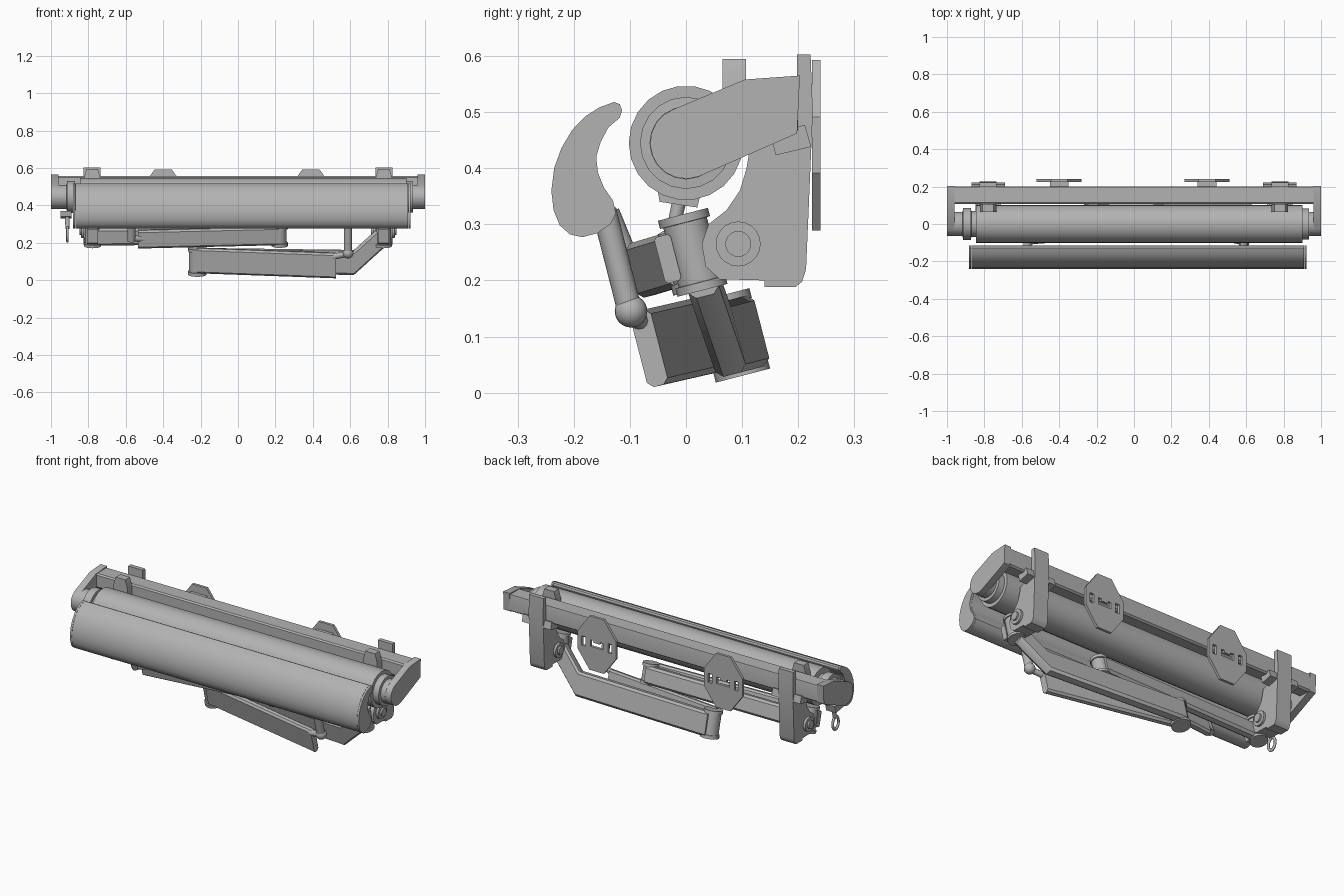
import bpy, bmesh, math
from mathutils import Vector

if "Cube" in bpy.data.objects:
    bpy.data.objects.remove(bpy.data.objects["Cube"], do_unlink=True)

grey = bpy.data.materials.new("light grey metal")
grey.use_nodes = True
COLOR = (0.45, 0.45, 0.45, 1)
grey.diffuse_color = COLOR
grey.node_tree.nodes["Principled BSDF"].inputs["Base Color"].default_value = COLOR

# Arms and joints lean forward: UP is their height direction, OUT their fold direction
UP = Vector((0, -0.25, 0.968))
OUT = Vector((0, 0.968, 0.25))


def finish(ob, angle=35):
    """Assign the material and shade the part."""
    if not ob.data.materials:
        ob.data.materials.append(grey)
    bpy.ops.object.select_all(action='DESELECT')
    ob.select_set(True)
    bpy.context.view_layer.objects.active = ob
    bpy.ops.object.shade_smooth_by_angle(angle=math.radians(angle))
    return ob


def skin(name, rings):
    """Closed solid lofted through rings of equal point count."""
    bm = bmesh.new()
    loops = [[bm.verts.new(p) for p in ring] for ring in rings]
    n = len(loops[0])
    for a, b in zip(loops, loops[1:]):
        for i in range(n):
            j = (i + 1) % n
            bm.faces.new((a[i], a[j], b[j], b[i]))
    bm.faces.new(loops[0][::-1])
    bm.faces.new(loops[-1])
    bmesh.ops.recalc_face_normals(bm, faces=bm.faces)
    me = bpy.data.meshes.new(name)
    bm.to_mesh(me)
    bm.free()
    ob = bpy.data.objects.new(name, me)
    bpy.context.collection.objects.link(ob)
    return finish(ob)


def prism(name, profile, x0, x1):
    """Side profile in y, z extruded along x."""
    return skin(name, [[(x, y, z) for y, z in profile] for x in (x0, x1)])


def box(name, x0, x1, y0, y1, z0, z1):
    return prism(name, [(y0, z0), (y1, z0), (y1, z1), (y0, z1)], x0, x1)


def rod(name, stations, sides=20):
    """Round part through (point, radius) stations on one straight axis."""
    axis = Vector(stations[-1][0]) - Vector(stations[0][0])
    q = axis.to_track_quat('Z', 'Y')
    rings = []
    for p, r in stations:
        rings.append([Vector(p) + q @ Vector((r * math.cos(a), r * math.sin(a), 0))
                      for a in (2 * math.pi * i / sides for i in range(sides))])
    return skin(name, rings)


def beam(name, points, t, h, c=0.012):
    """Leaning chamfered arm tube through points, thickness t, height h."""
    a, b = t / 2, h / 2
    sec = [(-a + c, -b), (a - c, -b), (a, -b + c), (a, b - c),
           (a - c, b), (-a + c, b), (-a, b - c), (-a, -b + c)]
    return skin(name, [[Vector(p) + OUT * u + UP * v for u, v in sec] for p in points])


# Front bar with crescent profile and end caps
crescent = [(-0.128, 0.518), (-0.155, 0.508), (-0.18, 0.492), (-0.203, 0.468), (-0.222, 0.436),
            (-0.235, 0.4), (-0.24, 0.36), (-0.236, 0.325), (-0.225, 0.298), (-0.207, 0.282),
            (-0.185, 0.277), (-0.158, 0.284), (-0.135, 0.3), (-0.125, 0.32), (-0.13, 0.342),
            (-0.146, 0.365), (-0.157, 0.392), (-0.16, 0.42), (-0.152, 0.447), (-0.138, 0.473),
            (-0.118, 0.49), (-0.114, 0.503), (-0.118, 0.514)]
prism("front_bar", crescent, -0.87, 0.91)
for side, x0, x1 in (("right", -0.882, -0.871), ("left", 0.911, 0.922)):
    prism("front_bar_cap_" + side, crescent, x0, x1)

# Rolled fabric and stepped roller ends
RY, RZ = 0.0, 0.445
rod("fabric_roll", [((-0.845, RY, RZ), 0.102), ((0.9, RY, RZ), 0.102)], 22)
rod("roller_end_right", [((x, RY, RZ), r) for x, r in
    ((-0.84, 0.07), (-0.87, 0.07), (-0.871, 0.085), (-0.915, 0.085), (-0.916, 0.065), (-0.965, 0.065))])
rod("roller_end_left", [((x, RY, RZ), r) for x, r in
    ((0.89, 0.082), (0.935, 0.082), (0.936, 0.065), (0.965, 0.065))])

# Crank gearbox socket, stem and eye
prism("gearbox_socket", [(-0.052, 0.37), (-0.047, 0.34), (0.02, 0.33), (0.03, 0.37)], -0.95, -0.89)
rod("crank_stem", [((-0.912, -0.01, 0.35), 0.013), ((-0.912, -0.027, 0.275), 0.011)], 12)
bpy.ops.mesh.primitive_torus_add(major_segments=20, minor_segments=8, major_radius=0.026,
                                 minor_radius=0.007, location=(-0.912, -0.032, 0.245),
                                 rotation=(0, math.pi / 2, 0))
eye = bpy.context.object
eye.name = "crank_eye"
eye.scale = (1.35, 1, 1)
finish(eye, 60)

# Rear square bar
prism("rear_bar", [(0.108, 0.485), (0.108, 0.55), (0.116, 0.557), (0.198, 0.557),
                   (0.2, 0.55), (0.2, 0.468), (0.19, 0.46), (0.125, 0.465)], -0.965, 0.965)

# End plates: rounded around the roller, tapering back to the bar
arc = [(0.064 * math.cos(a), RZ + 0.064 * math.sin(a))
       for a in (math.radians(112 + 180 * i / 10) for i in range(11))]
end_plate = [(0.203, 0.565), (0.105, 0.558)] + arc + [(0.198, 0.462)]
for side, s in (("right", -1), ("left", 1)):
    prism("end_plate_" + side, end_plate, s * 0.96, s * 1.0)

# Shoulder brackets, repeated on both sides
bracket = [(0.198, 0.603), (0.222, 0.603), (0.226, 0.5), (0.214, 0.22), (0.207, 0.198),
           (0.195, 0.188), (0.14, 0.188), (0.14, 0.2), (0.06, 0.202), (0.035, 0.225),
           (0.028, 0.265), (0.04, 0.3), (0.072, 0.325), (0.096, 0.36), (0.108, 0.4),
           (0.112, 0.425), (0.198, 0.462)]
for side, s in (("right", -1), ("left", 1)):
    prism("shoulder_bracket_" + side, bracket, s * 0.735, s * 0.825)
    rod("pivot_bolt_" + side, [((s * x, 0.093, 0.265), r) for x, r in
        ((0.712, 0.023), (0.722, 0.023), (0.7225, 0.04), (0.838, 0.04), (0.8385, 0.023), (0.848, 0.023))])
    prism("clamp_block_" + side, [(0.16, 0.423), (0.223, 0.438), (0.212, 0.477), (0.15, 0.462)],
          s * 0.69, s * 0.87)
    # Hook over the roller and its foot on the bar
    skin("roller_hook_" + side, [[(s * (0.78 + dx), y, z) for dx, y in
         ((-w, 0.065), (w, 0.065), (w, 0.107), (-w, 0.107))]
         for w, z in ((0.044, 0.5), (0.044, 0.548), (0.03, 0.595))])
    # Shoulder joint: barrel with wide caps and a cover plate
    c = Vector((s * 0.778, 0.012, 0.25))
    rod("shoulder_joint_" + side, [(c + UP * v, r) for v, r in
        ((-0.07, 0.046), (-0.055, 0.046), (-0.0545, 0.04), (0.0545, 0.04), (0.055, 0.046), (0.07, 0.046))])
    beam("joint_cover_" + side, [c - OUT * 0.046 + Vector((s * dx, 0, 0)) for dx in (-0.03, 0.03)],
         0.03, 0.085, 0.005)


# Wall plates: octagons with slots, and a spacer pad to the bar
def rect(cx, cz, w, h):
    return [(cx - w, cz - h), (cx + w, cz - h), (cx + w, cz + h), (cx - w, cz + h)]


octagon = [(-0.045, -0.152), (0.045, -0.152), (0.12, -0.05), (0.12, 0.05),
           (0.045, 0.152), (-0.045, 0.152), (-0.12, 0.05), (-0.12, -0.05)]
slots = [rect(-0.082, 0, 0.012, 0.026), rect(0.082, 0, 0.012, 0.026),
         [(-0.04, -0.018), (0.04, -0.018), (0.04, 0.018), (0.02, 0.018),
          (0.02, 0.006), (-0.02, 0.006), (-0.02, 0.018), (-0.04, 0.018)]]
for side, x in (("right", -0.4), ("left", 0.39)):
    cu = bpy.data.curves.new("wall_plate_" + side, 'CURVE')
    cu.dimensions, cu.fill_mode, cu.extrude = '2D', 'BOTH', 0.0075
    for loop in [octagon] + slots:
        sp = cu.splines.new('POLY')
        sp.points.add(len(loop) - 1)
        for pt, (u, v) in zip(sp.points, loop):
            pt.co = (u, v, 0, 1)
        sp.use_cyclic_u = True
    plate = bpy.data.objects.new("wall_plate_" + side, cu)
    bpy.context.collection.objects.link(plate)
    plate.location = (x, 0.2325, 0.441)
    plate.rotation_euler = (math.pi / 2, 0, 0)
    bpy.ops.object.select_all(action='DESELECT')
    plate.select_set(True)
    bpy.context.view_layer.objects.active = plate
    bpy.ops.object.convert(target='MESH')
    finish(bpy.context.object)
    box("plate_pad_" + side, x - 0.05, x + 0.05, 0.199, 0.226, 0.49, 0.55)


# Elbows: barrel with caps where the two arm halves fold
def elbow(name, c, h, r):
    c = Vector(c)
    rod(name, [(c + UP * v, q) for v, q in
        ((-h, r), (-h + 0.018, r), (-h + 0.0185, r - 0.006), (h - 0.0185, r - 0.006),
         (h - 0.018, r), (h, r))])


# Lower arm, from the left shoulder: cranked rear half, folded front half
beam("lower_arm_rear", [(0.775, 0.018, 0.235), (0.62, 0.066, 0.095), (-0.22, 0.108, 0.106)], 0.056, 0.13)
beam("lower_arm_front", [(0.525, -0.066, 0.079), (-0.22, 0.052, 0.106)], 0.038, 0.138, 0.01)
elbow("lower_elbow", (-0.218, 0.083, 0.102), 0.074, 0.05)

# Upper arm, from the right shoulder: straight rear half, folded front half
beam("upper_arm_rear", [(-0.775, 0.015, 0.235), (0.22, 0.03, 0.24)], 0.05, 0.095)
beam("upper_arm_front", [(-0.535, -0.078, 0.22), (0.22, -0.018, 0.238)], 0.04, 0.1, 0.01)
elbow("upper_elbow", (0.222, 0.006, 0.238), 0.056, 0.044)

# Front bar hangers: long post with ball end, short post on the other side
rod("long_hanger_post", [((0.588, -0.146, 0.325), 0.022), ((0.588, -0.1, 0.145), 0.022)], 16)
bpy.ops.mesh.primitive_uv_sphere_add(segments=20, ring_count=12, radius=0.029, location=(0.588, -0.098, 0.145))
bpy.context.object.name = "hanger_ball"
finish(bpy.context.object, 60)
rod("long_hanger_pin", [((0.588, -0.098, 0.142), 0.016), ((0.505, -0.08, 0.125), 0.016)], 12)
rod("short_hanger_post", [((-0.57, -0.14, 0.32), 0.022), ((-0.57, -0.095, 0.21), 0.022)], 16)
rod("short_hanger_pin", [((-0.575, -0.1, 0.225), 0.018), ((-0.5, -0.078, 0.222), 0.018)], 12)
